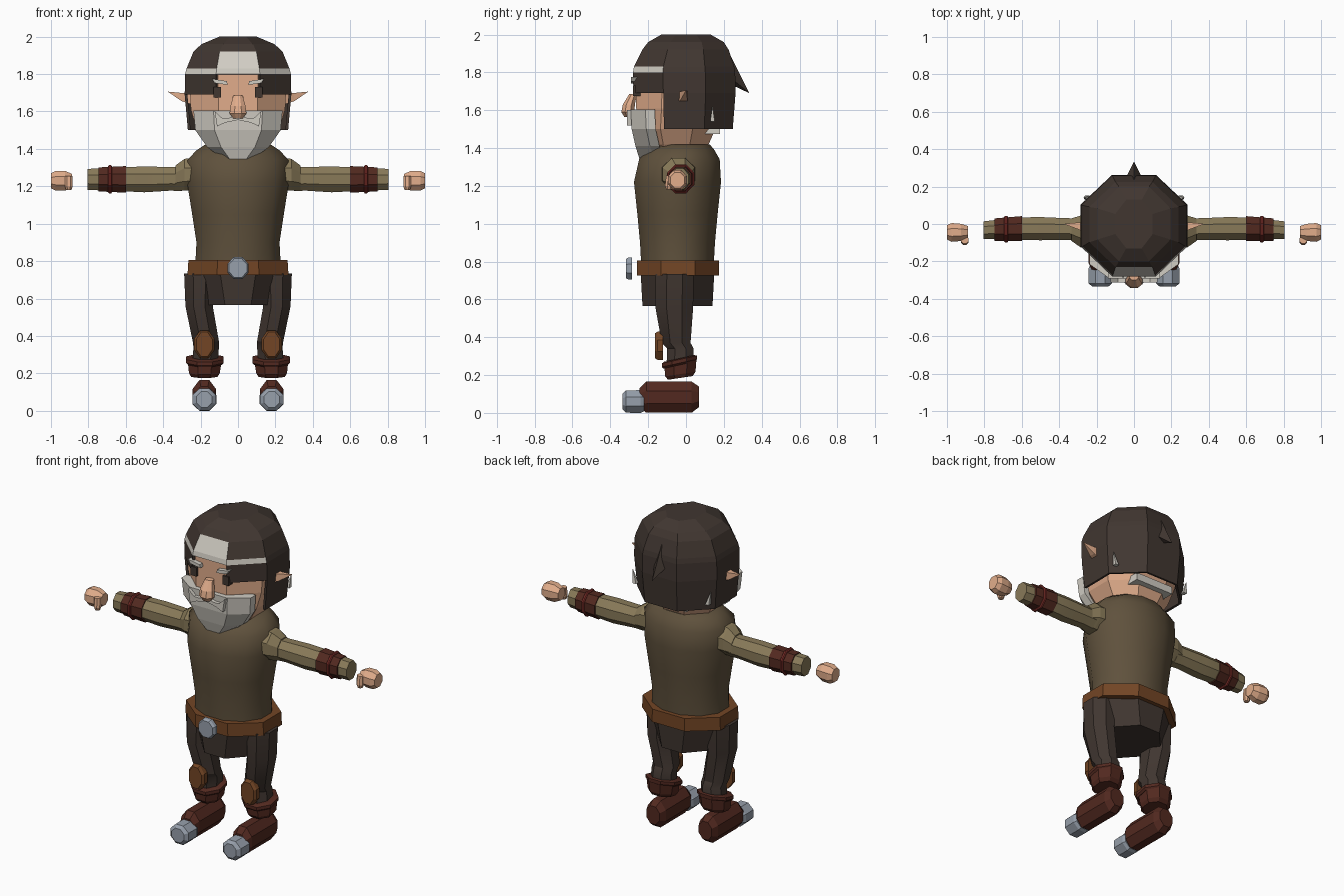
import bpy, bmesh, math
from mathutils import Vector

cube = bpy.data.objects.get("Cube")
if cube:
    bpy.data.objects.remove(cube)

COLOURS = {
    "dark_brown": (.052, .037, .03), "tunic_brown": (.115, .083, .046),
    "sleeve_olive": (.25, .195, .1), "belt_tan": (.17, .06, .018),
    "dark_leather": (.085, .022, .014), "strap_red": (.19, .026, .021),
    "skin": (.76, .42, .26), "metal_grey": (.31, .35, .41),
    "hair_white": (.64, .61, .55),
}
MATS = {}
for key, rgb in COLOURS.items():
    m = bpy.data.materials.new(key)
    m.use_nodes = True
    m.diffuse_color = (*rgb, 1)
    bsdf = m.node_tree.nodes["Principled BSDF"]
    bsdf.inputs["Base Color"].default_value = (*rgb, 1)
    bsdf.inputs["Roughness"].default_value = .8
    MATS[key] = m


def finish(name, bm, mat, mirror=False, smooth=0):
    """Turn a bmesh into an object, optionally mirrored left to right."""
    bmesh.ops.recalc_face_normals(bm, faces=bm.faces)
    mesh = bpy.data.meshes.new(name)
    bm.to_mesh(mesh)
    bm.free()
    mesh.materials.append(MATS[mat])
    ob = bpy.data.objects.new(name, mesh)
    bpy.context.collection.objects.link(ob)
    if smooth:
        bpy.ops.object.select_all(action='DESELECT')
        ob.select_set(True)
        bpy.context.view_layer.objects.active = ob
        bpy.ops.object.shade_smooth_by_angle(angle=math.radians(smooth))
    if mirror:
        ob.modifiers.new("Mirror", 'MIRROR').use_mirror_merge = False
    return ob


def bridge(sections):
    """Skin a list of equal point rings and cap both ends."""
    bm = bmesh.new()
    rings = [[bm.verts.new(p) for p in s] for s in sections]
    n = len(rings[0])
    for a, b in zip(rings, rings[1:]):
        for i in range(n):
            j = (i + 1) % n
            bm.faces.new((a[i], a[j], b[j], b[i]))
    bm.faces.new(rings[0])
    bm.faces.new(rings[-1])
    return bm


def loft(name, mat, axis, rings, n=8, tilt=0, **kw):
    """Rings are (position, centre a, centre b, radius a, radius b) along an axis."""
    k = 1 / math.cos(math.pi / n)
    sections = []
    for t, a, b, ra, rb in rings:
        sec = []
        for i in range(n):
            ang = 2 * math.pi * (i + .5) / n
            da, db = ra * k * math.cos(ang), rb * k * math.sin(ang)
            u, v, w = a + da, b + db, t + tilt * db
            sec.append({'x': (w, u, v), 'y': (u, w, v), 'z': (u, v, w)}[axis])
        sections.append(sec)
    return finish(name, bridge(sections), mat, **kw)


def hull(name, mat, points, **kw):
    bm = bmesh.new()
    verts = [bm.verts.new(p) for p in points]
    bmesh.ops.convex_hull(bm, input=verts)
    return finish(name, bm, mat, **kw)


def plate(name, mat, outline, y0, y1, **kw):
    """Extrude an x/z outline between two depths."""
    return finish(name, bridge([[(x, y, z) for x, z in outline] for y in (y0, y1)]), mat, **kw)


# Head
loft("head", "skin", 'z', [
    (1.36, 0, -.04, .12, .12), (1.42, 0, -.05, .17, .17), (1.5, 0, -.05, .22, .205),
    (1.61, 0, -.035, .252, .228), (1.82, 0, -.025, .262, .24)])

# Cap with the face opening cut out and a pale front panel and band
cap = loft("cap", "dark_brown", 'z', [
    (1.5, 0, -.01, .268, .257), (1.69, 0, -.008, .285, .27), (1.8, 0, -.01, .283, .27),
    (1.83, 0, -.01, .275, .265), (1.92, 0, -.003, .238, .228),
    (1.96, 0, 0, .195, .2), (2, 0, 0, .1, .13)])
cap.data.materials.append(MATS["hair_white"])
bm = bmesh.new()
bm.from_mesh(cap.data)
gone = []
for f in bm.faces:
    c, front = f.calc_center_median(), f.normal.y < -.3
    middle = front and abs(c.x) < .05
    if c.z < 1.51 or (front and c.z < 1.69) or (middle and c.z < 1.8):
        gone.append(f)
    elif (front and 1.8 < c.z < 1.83) or (middle and 1.8 < c.z < 1.92):
        f.material_index = 1
bmesh.ops.delete(bm, geom=gone, context='FACES')
bm.to_mesh(cap.data)
bm.free()
shell = cap.modifiers.new("Thickness", 'SOLIDIFY')
shell.thickness = .015
shell.offset = -1
hull("cap_spike", "dark_brown", [(0, .23, 1.9), (.042, .25, 1.76), (-.042, .25, 1.76),
                                 (0, .25, 1.73), (0, .335, 1.69)])
plate("nape_hair", "hair_white", [(-.13, 1.475), (.13, 1.475), (.13, 1.52), (-.13, 1.52)], .09, .18)
loft("side_tuft", "hair_white", 'z', [(1.54, .25, .14, .012, .012), (1.62, .268, .14, .001, .001)],
     n=4, mirror=True)

# Face
loft("ear", "skin", 'x', [(.25, -.02, 1.67, .03, .032), (.3, -.01, 1.677, .018, .022),
                          (.373, .0, 1.705, .001, .001)], n=4, mirror=True)
loft("nose", "skin", 'z', [(1.563, 0, -.305, .025, .02), (1.59, 0, -.308, .045, .034),
                           (1.63, 0, -.302, .04, .032), (1.685, 0, -.28, .025, .02)])
plate("eye", "dark_brown", [(.09, 1.675), (.13, 1.675), (.13, 1.73), (.09, 1.73)],
      -.28, -.24, mirror=True)
plate("eyebrow", "hair_white", [(.055, 1.742), (.125, 1.752), (.14, 1.775), (.06, 1.762)],
      -.292, -.25, mirror=True)
beard = []
for z, w, shift in [(1.605, .238, 0), (1.5, .228, .005), (1.41, .165, .025), (1.345, .08, .045)]:
    half = [(w, -.165), (w, -.215), (w * .55, -.292)]
    beard.append([(x, y + shift, z) for x, y in half] +
                 [(-x, y + shift, z) for x, y in reversed(half)])
finish("beard", bridge(beard), "hair_white")
plate("moustache", "hair_white", [(0, 1.58), (.05, 1.565), (.085, 1.565), (.125, 1.602),
                                  (.112, 1.52), (.07, 1.54), (0, 1.555)], -.312, -.28, mirror=True)

# Body
loft("tunic", "tunic_brown", 'z', [
    (.75, 0, -.045, .23, .19), (.9, 0, -.045, .222, .198), (1.05, 0, -.045, .245, .212),
    (1.22, 0, -.045, .272, .23), (1.34, 0, -.035, .27, .213), (1.39, 0, -.025, .225, .175),
    (1.42, 0, -.02, .18, .145)], n=12, smooth=40)
loft("tunic_skirt", "dark_brown", 'z', [(.565, 0, -.045, .168, .185), (.75, 0, -.045, .235, .195)])
loft("belt", "belt_tan", 'z', [(.725, 0, -.043, .27, .217), (.805, 0, -.043, .265, .217)])
loft("buckle", "metal_grey", 'y', [(-.318, 0, .763, .048, .05), (-.305, 0, .763, .056, .058),
                                   (-.285, 0, .763, .056, .058)])

# Arms
loft("sleeve", "sleeve_olive", 'x', [
    (.3, -.03, 1.24, .06, .066), (.36, -.027, 1.24, .058, .063), (.5, -.025, 1.237, .062, .069),
    (.62, -.025, 1.238, .06, .064), (.805, -.033, 1.237, .047, .056)], mirror=True, smooth=30)
loft("shoulder", "sleeve_olive", 'x', [(.2, -.04, 1.265, .09, .088), (.285, -.04, 1.262, .085, .085),
                                       (.335, -.03, 1.245, .06, .066)], mirror=True)
loft("bracer", "dark_leather", 'x', [(.6, -.025, 1.237, .067, .071), (.745, -.03, 1.237, .06, .064)],
     mirror=True)
loft("bracer_strap", "strap_red", 'x', [(.674, -.028, 1.237, .066, .07), (.679, -.028, 1.237, .072, .076),
                                        (.689, -.028, 1.237, .072, .076), (.694, -.028, 1.237, .066, .07)],
     mirror=True)
loft("hand", "skin", 'x', [(.888, -.045, 1.23, .034, .036), (.925, -.045, 1.23, .046, .053),
                           (.975, -.045, 1.23, .05, .053), (1, -.045, 1.23, .038, .04)], mirror=True)
loft("thumb", "skin", 'z', [(1.18, .905, -.09, .014, .014), (1.2, .905, -.09, .021, .021),
                            (1.255, .905, -.085, .02, .02)], mirror=True)

# Legs
loft("trouser_leg", "dark_brown", 'z', [
    (.735, .205, -.06, .083, .1), (.56, .208, -.062, .073, .1), (.37, .172, -.052, .07, .076),
    (.34, .17, -.03, .068, .07), (.27, .175, -.03, .068, .072)], mirror=True, smooth=30)
loft("knee_pad", "belt_tan", 'y', [(-.165, .18, .355, .043, .065), (-.15, .18, .355, .054, .075),
                                   (-.122, .18, .355, .054, .075)], mirror=True)
loft("boot_cuff", "dark_leather", 'z', [(.185, .18, -.03, .07, .065), (.205, .18, -.03, .082, .08),
                                        (.265, .178, -.03, .09, .085)], tilt=.15, mirror=True)
loft("boot_cuff_rim", "dark_leather", 'z', [(.253, .177, -.035, .09, .086), (.263, .177, -.035, .1, .093),
                                            (.282, .177, -.035, .1, .093), (.288, .177, -.035, .08, .08)],
     tilt=.22, mirror=True)
loft("boot", "dark_leather", 'y', [
    (-.245, .18, .08, .045, .05), (-.21, .18, .083, .062, .082), (.03, .18, .083, .062, .082),
    (.068, .18, .085, .045, .055)], mirror=True)
loft("toe_cap", "metal_grey", 'y', [
    (-.335, .18, .06, .042, .042), (-.318, .18, .06, .062, .059), (-.24, .18, .06, .064, .06),
    (-.222, .18, .06, .055, .052)], mirror=True)
